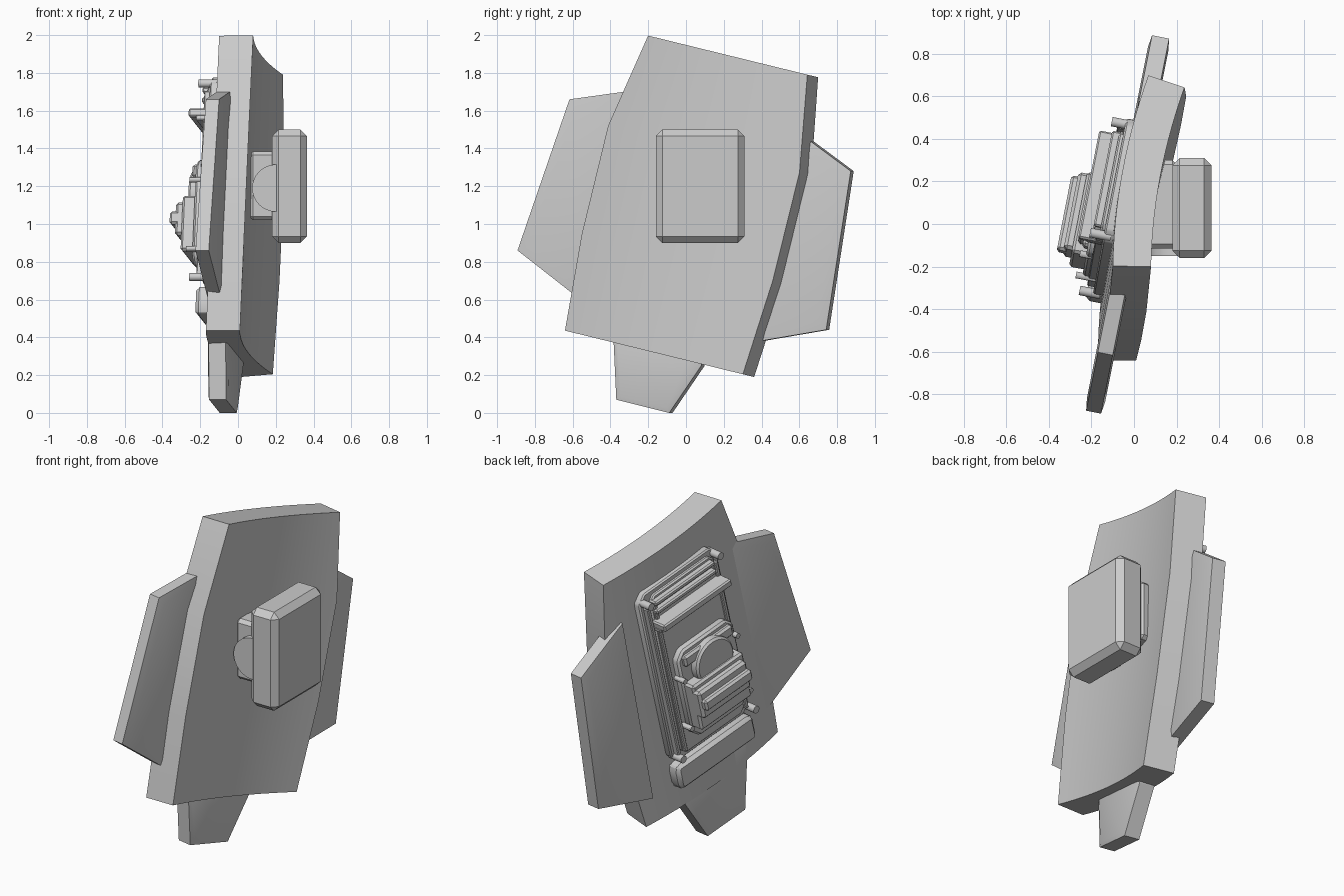
import bpy, bmesh, math
from mathutils import Vector, Matrix

if "Cube" in bpy.data.objects:
    bpy.data.objects.remove(bpy.data.objects["Cube"])

grey = bpy.data.materials.new("light grey")
grey.use_nodes = True
grey.diffuse_color = (0.6, 0.6, 0.6, 1)
grey.node_tree.nodes["Principled BSDF"].inputs["Base Color"].default_value = (0.6, 0.6, 0.6, 1)

# Tilted frame of the plate: u across, v along, n outwards (towards -x)
U = Vector((0.19, 0.971, -0.238))
V = Vector((0.043, 0.238, 0.971))
N = V.cross(U).normalized()
ORIGIN = Vector((-0.085, 0.05, 1.1))


def on_plate(u, v, h):
    return ORIGIN + U * u + V * v + N * h


def finish(name, bm, bevel=0.0, segments=1, smooth=30):
    bmesh.ops.recalc_face_normals(bm, faces=bm.faces)
    if bevel:
        edges = [e for e in bm.edges if e.calc_face_angle(0) > 0.7]
        bmesh.ops.bevel(bm, geom=edges, offset=bevel, segments=segments,
                        profile=0.5, affect='EDGES')
    mesh = bpy.data.meshes.new(name)
    bm.to_mesh(mesh)
    bm.free()
    mesh.materials.append(grey)
    obj = bpy.data.objects.new(name, mesh)
    bpy.context.collection.objects.link(obj)
    bpy.ops.object.select_all(action='DESELECT')
    obj.select_set(True)
    bpy.context.view_layer.objects.active = obj
    bpy.ops.object.shade_smooth_by_angle(angle=math.radians(smooth))
    return obj


def prism(name, outline, place, low, high, bevel=0.0):
    """Extrude a 2D outline between two heights, mapped by place(a, b, h)."""
    bm = bmesh.new()
    bottom = [bm.verts.new(place(a, b, low)) for a, b in outline]
    top = [bm.verts.new(place(a, b, high)) for a, b in outline]
    bm.faces.new(bottom)
    bm.faces.new(top)
    n = len(outline)
    for i in range(n):
        j = (i + 1) % n
        bm.faces.new((bottom[i], bottom[j], top[j], top[i]))
    return finish(name, bm, bevel)


def slab(name, u0, u1, v0, v1, low, high, cut=0.0, bevel=0.0):
    """Rectangular slab on the plate, with optional clipped corners."""
    if cut:
        outline = [(u0 + cut, v0), (u1 - cut, v0), (u1, v0 + cut), (u1, v1 - cut),
                   (u1 - cut, v1), (u0 + cut, v1), (u0, v1 - cut), (u0, v0 + cut)]
    else:
        outline = [(u0, v0), (u1, v0), (u1, v1), (u0, v1)]
    return prism(name, outline, on_plate, low, high, bevel)


def disc(name, u, v, radius, low, high, sides=16, bevel=0.0):
    ring = [(u + radius * math.cos(math.tau * i / sides),
             v + radius * math.sin(math.tau * i / sides)) for i in range(sides)]
    return prism(name, ring, on_plate, low, high, bevel)


# Curved main plate, widest around the middle
def curved_plate():
    bm = bmesh.new()
    stations = [(0.812, 0.457, 0.411), (0.3, 0.549, 0.494),
                (-0.29, 0.548, 0.493), (-0.81, 0.513, 0.457)]
    cols, thick = 14, 0.18
    layers = ([], [])
    for v, left, right in stations:
        rows = ([], [])
        for i in range(cols + 1):
            u = -left + (left + right) * i / cols
            s = u + 0.5
            x = 0.045 + 0.043 * v + 0.19 * s * s
            slope = 0.38 * max(s, 0)
            k = thick / math.hypot(1, slope)
            for row, d in zip(rows, (0, k)):
                w = u + slope * d
                row.append(bm.verts.new((x - d, 0.05 + 0.971 * w + 0.238 * v,
                                         1.1 - 0.238 * w + 0.971 * v)))
        for layer, row in zip(layers, rows):
            layer.append(row)
    inner, outer = layers
    for layer in layers:
        for a, b in zip(layer, layer[1:]):
            for i in range(cols):
                bm.faces.new((a[i], a[i + 1], b[i + 1], b[i]))
    for r in (0, -1):
        for i in range(cols):
            bm.faces.new((inner[r][i], inner[r][i + 1], outer[r][i + 1], outer[r][i]))
    for c in (0, -1):
        for r in range(len(stations) - 1):
            bm.faces.new((inner[r][c], inner[r + 1][c], outer[r + 1][c], outer[r][c]))
    finish("curved_plate", bm)


curved_plate()


# Fins: flat plates with softly raised faces
def fin(name, outline, x0, thick, border=0.06):
    bm = bmesh.new()
    half = thick / 2
    sides = [[bm.verts.new((x0 + 0.2 * y + s * half, y - 0.2 * s * half, z))
              for y, z in outline] for s in (-1, 1)]
    caps = [bm.faces.new(ring) for ring in sides]
    n = len(outline)
    for i in range(n):
        j = (i + 1) % n
        bm.faces.new((sides[0][i], sides[0][j], sides[1][j], sides[1][i]))
    bmesh.ops.recalc_face_normals(bm, faces=bm.faces)
    bmesh.ops.inset_individual(bm, faces=caps, thickness=border, depth=0.008)
    finish(name, bm)


fin("front_fin", [(-0.61, 1.66), (-0.25, 1.71), (-0.54, 0.59), (-0.885, 0.86)], -0.013, 0.07)
fin("back_fin", [(0.88, 1.28), (0.57, 1.51), (0.34, 0.37), (0.75, 0.44)], -0.051, 0.08)
fin("bottom_fin", [(-0.36, 0.07), (-0.08, 0), (0.09, 0.25), (0.1, 0.45), (-0.38, 0.5)],
    -0.036, 0.09, 0.03)


# Grip on the inner side: box, stem and hinge barrel
def block(name, low, high, bevel):
    bm = bmesh.new()
    low, high = Vector(low), Vector(high)
    bmesh.ops.create_cube(bm, size=1, matrix=Matrix.Translation((low + high) / 2)
                          @ Matrix.Diagonal((*(high - low), 1)))
    finish(name, bm, bevel)


block("grip_box", (0.18, -0.16, 0.9), (0.365, 0.31, 1.5), 0.035)
block("grip_stem", (0.06, -0.115, 1.02), (0.2, 0.3, 1.385), 0.02)
bm = bmesh.new()
bmesh.ops.create_cone(bm, cap_ends=True, segments=32, radius1=0.125, radius2=0.125, depth=0.4,
                      matrix=Matrix.Translation((0.2, 0.05, 1.19)) @ Matrix.Rotation(math.pi / 2, 4, 'X'))
finish("grip_barrel", bm)

# Layered panel on the outer side
slab("panel_base", -0.29, 0.31, -0.49, 0.64, -0.06, 0.035, 0.05, 0.008)
slab("panel_face", -0.25, 0.25, -0.46, 0.61, 0.0, 0.055, 0.04, 0.008)
for i, u in enumerate((-0.245, 0.225, 0.275)):
    slab(f"panel_rail_{i + 1}", u - 0.012, u + 0.012, -0.44, 0.56, 0.0, 0.07, 0, 0.005)
for i, (u, v) in enumerate(((-0.26, 0.6), (0.28, 0.59), (-0.28, -0.46), (0.28, -0.45))):
    disc(f"corner_peg_{i + 1}", u, v, 0.022, 0.0, 0.1)

# Grille bars and projecting shelf near the top
for i, v in enumerate((0.575, 0.52)):
    slab(f"grille_bar_{i + 1}", -0.22, 0.24, v - 0.015, v + 0.015, 0.03, 0.09, 0, 0.008)
slab("grille_shelf", -0.26, 0.26, 0.42, 0.465, 0.03, 0.15, 0, 0.008)
slab("grille_shelf_lip", -0.26, 0.26, 0.40, 0.43, 0.03, 0.11, 0, 0.006)

# Central mechanism
slab("centre_base", -0.25, 0.18, -0.38, 0.2, 0.03, 0.1, 0.05, 0.012)
slab("centre_step", -0.22, 0.15, 0.1, 0.17, 0.05, 0.125, 0, 0.012)
disc("centre_disc", -0.04, 0.04, 0.14, 0.05, 0.15, 32, 0.012)
slab("centre_block", -0.22, 0.17, -0.3, 0.0, 0.05, 0.17, 0, 0.012)
slab("centre_cap", -0.2, 0.17, -0.21, -0.03, 0.1, 0.21, 0, 0.015)
slab("centre_ridge", -0.2, 0.16, -0.15, -0.08, 0.15, 0.24, 0, 0.012)
for i, (u, v) in enumerate(((-0.24, 0.08), (0.18, 0.03), (0.2, -0.28), (-0.25, -0.3))):
    disc(f"small_peg_{i + 1}", u, v, 0.016, 0.03, 0.13, 12)

# Heavy bar below the panel
slab("lower_bar", -0.28, 0.31, -0.665, -0.505, -0.08, 0.065, 0.02, 0.02)
